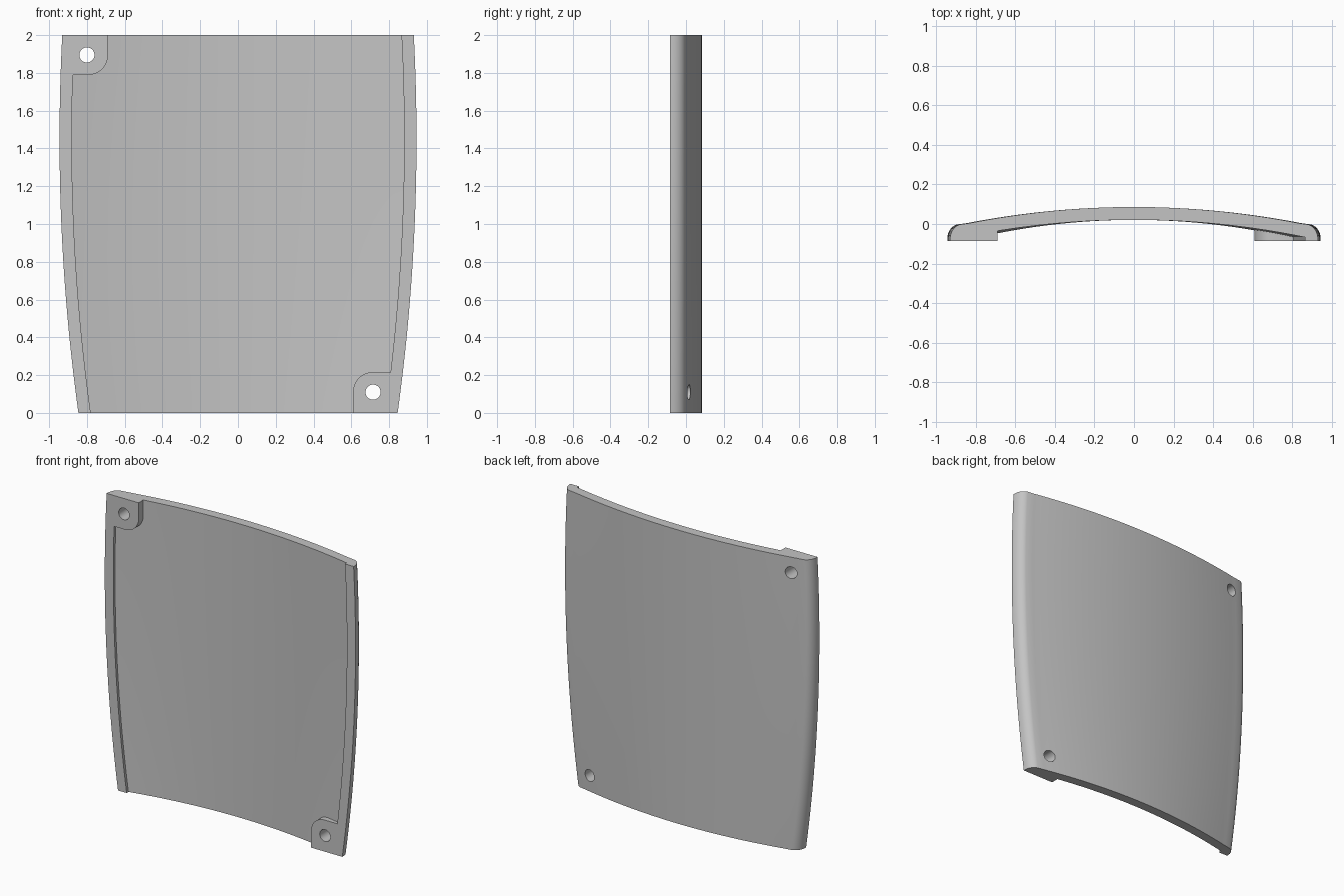
import bpy, bmesh, math
from mathutils import Matrix

if "Cube" in bpy.data.objects:
    bpy.data.objects.remove(bpy.data.objects["Cube"])

HEIGHT, FRONT, RIM, SAG, THICK = 2.0, -0.085, 0.065, 0.1017, 0.065

grey = bpy.data.materials.new("plain_grey")
grey.use_nodes = True
colour = (0.55, 0.55, 0.55, 1)
grey.diffuse_color = colour
grey.node_tree.nodes["Principled BSDF"].inputs["Base Color"].default_value = colour


def half_width(z):
    return 0.945 - 0.0475 * (z - 1.45) ** 2


def back_y(x, w):
    return 0.086 - SAG * (x / w) ** 2


def make_object(name, bm):
    bmesh.ops.recalc_face_normals(bm, faces=bm.faces)
    mesh = bpy.data.meshes.new(name)
    bm.to_mesh(mesh)
    bm.free()
    mesh.materials.append(grey)
    obj = bpy.data.objects.new(name, mesh)
    bpy.context.collection.objects.link(obj)
    return obj


def section(z, arc=36, roll=7):
    """Closed outline at one height: bowed back, rolled edges, front rims, hollow."""
    w = half_width(z)
    edge = []
    for i in range(roll + 1):
        a = math.radians(75) * i / roll
        edge.append((w - RIM + RIM * math.cos(a), -0.075 + 0.075 * math.sin(a)))
    end = edge[-1][0]
    back = []
    for i in range(1, arc):
        x = end * (1 - 2 * i / arc)
        back.append((x, back_y(x, w)))
    inner = w - RIM
    hollow = []
    for i in range(arc + 1):
        x = inner * (2 * i / arc - 1)
        hollow.append((x, back_y(x, w) - THICK))
    mirrored = [(-x, y) for x, y in reversed(edge)]
    return ([(inner, FRONT), (w, FRONT)] + edge + back + mirrored
            + [(-w, FRONT), (-inner, FRONT)] + hollow)


# Bowed panel with raised side rims
bm = bmesh.new()
rows = 28
rings = []
for r in range(rows + 1):
    z = HEIGHT * r / rows
    rings.append([bm.verts.new((x, y, z)) for x, y in section(z)])
count = len(rings[0])
for low, high in zip(rings, rings[1:]):
    for i in range(count):
        j = (i + 1) % count
        bm.faces.new((low[i], low[j], high[j], high[i]))
bm.faces.new(rings[0])
bm.faces.new(rings[-1])
panel = make_object("curved_panel", bm)


def corner_tab(name, side, z_end, z_in, x_in, radius=0.1):
    """Flat mounting pad with one rounded inner corner."""
    up = 1 if z_end > z_in else -1
    outline = [(x_in, z_end)]
    for i in range(9):
        a = math.pi / 2 * i / 8
        outline.append((x_in + radius * (1 - math.cos(a)),
                        z_in + up * radius * (1 - math.sin(a))))
    outline += [(half_width(z) - 0.045, z) for z in (z_in, z_end)]
    bm = bmesh.new()
    face = bm.faces.new([bm.verts.new((side * x, FRONT, z)) for x, z in outline])
    grown = bmesh.ops.extrude_face_region(bm, geom=[face])
    moved = [v for v in grown["geom"] if isinstance(v, bmesh.types.BMVert)]
    bmesh.ops.translate(bm, verts=moved, vec=(0, 0.065, 0))
    return make_object(name, bm)


def hole_cutter(name, x, z):
    bm = bmesh.new()
    bmesh.ops.create_cone(bm, cap_ends=True, segments=32, radius1=0.04, radius2=0.04,
                          depth=0.6, matrix=Matrix.Translation((x, 0, z))
                          @ Matrix.Rotation(math.pi / 2, 4, "X"))
    return make_object(name, bm)


# Mounting tabs in opposite corners, each with a through hole
steps = [
    (corner_tab("upper_right_tab", -1, HEIGHT, 1.79, 0.69), "UNION"),
    (corner_tab("lower_left_tab", 1, 0.0, 0.215, 0.61), "UNION"),
    (hole_cutter("upper_hole_cutter", -0.8, 1.895), "DIFFERENCE"),
    (hole_cutter("lower_hole_cutter", 0.715, 0.11), "DIFFERENCE"),
]
for tool, operation in steps:
    tool.hide_render = True
    mod = panel.modifiers.new(tool.name, "BOOLEAN")
    mod.operation, mod.solver, mod.object = operation, "EXACT", tool

bpy.context.view_layer.update()
result = bpy.data.meshes.new_from_object(
    panel.evaluated_get(bpy.context.evaluated_depsgraph_get()))
panel.modifiers.clear()
panel.data = result
for tool, operation in steps:
    bpy.data.objects.remove(tool)

# Smooth curves, crisp rims and holes
bpy.ops.object.select_all(action="DESELECT")
panel.select_set(True)
bpy.context.view_layer.objects.active = panel
bpy.ops.object.shade_smooth_by_angle(angle=math.radians(30))
